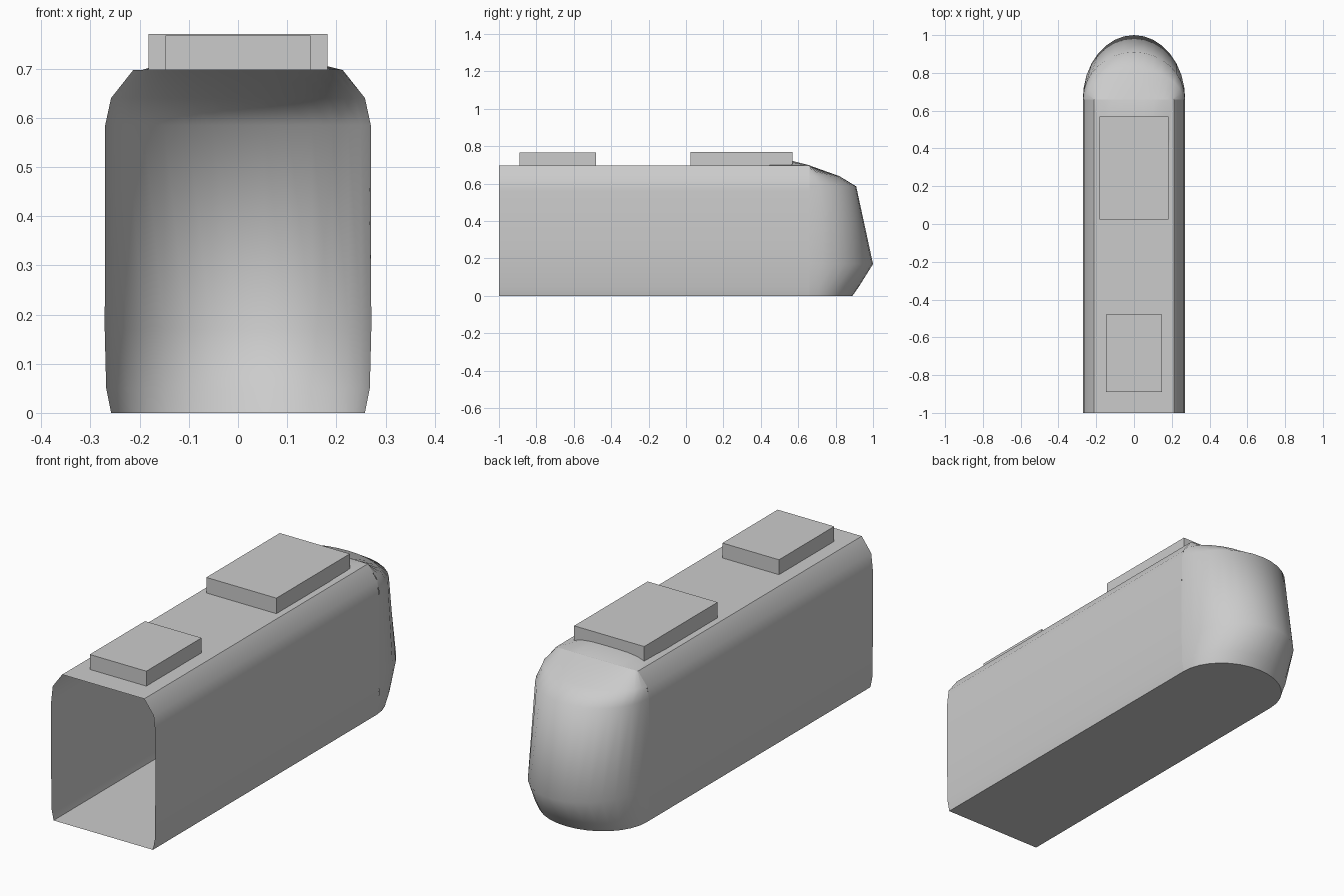
import bpy
import bmesh
import math

cube = bpy.data.objects.get("Cube")
if cube:
    bpy.data.objects.remove(cube, do_unlink=True)

grey = bpy.data.materials.new("plain grey")
grey.use_nodes = True
grey.diffuse_color = (0.6, 0.6, 0.6, 1)
grey.node_tree.nodes["Principled BSDF"].inputs["Base Color"].default_value = (0.6, 0.6, 0.6, 1)

FRONT, JOIN, ROOF = -1.0, 0.66, 0.697
# Height, half width, and how far back the rounded nose reaches
LEVELS = [(0, 0.258, 0.89), (0.05, 0.268, 0.925), (0.17, 0.271, 1.0),
          (0.585, 0.27, 0.91), (0.64, 0.258, 0.82), (ROOF, 0.213, JOIN)]


def skin(name, rows, closed=False, floor=False, angle=45):
    """Sheet through equal rows of points, optionally with a floor on row 0."""
    bm = bmesh.new()
    grid = [[bm.verts.new(p) for p in row] for row in rows]
    count = len(grid[0])
    for a, b in zip(grid, grid[1:]):
        for i in range(count if closed else count - 1):
            j = (i + 1) % count
            bm.faces.new((a[i], a[j], b[j], b[i]))
    if floor:
        bm.faces.new(grid[0][::-1])
    bmesh.ops.remove_doubles(bm, verts=bm.verts, dist=0.0005)
    mesh = bpy.data.meshes.new(name)
    bm.to_mesh(mesh)
    bm.free()
    obj = bpy.data.objects.new(name, mesh)
    bpy.context.collection.objects.link(obj)
    mesh.materials.append(grey)
    bpy.ops.object.select_all(action="DESELECT")
    obj.select_set(True)
    bpy.context.view_layer.objects.active = obj
    bpy.ops.object.shade_smooth_by_angle(angle=math.radians(angle))
    return obj


def box(name, half_width, y0, y1, top):
    bpy.ops.mesh.primitive_cube_add(size=1, location=(0, (y0 + y1) / 2, (ROOF + top) / 2))
    obj = bpy.context.object
    obj.name = name
    obj.scale = (2 * half_width, y1 - y0, top - ROOF)
    obj.data.materials.append(grey)


# Open-ended carriage body
side = [(0, 0.258), (0.05, 0.268), (0.26, 0.271), (0.56, 0.27), (0.63, 0.262), (ROOF, 0.213)]
section = [(w, z) for z, w in side] + [(-w, z) for z, w in reversed(side)]
skin("carriage_body", [[(x, y, z) for x, z in section] for y in (JOIN, FRONT)], closed=True)

# Rounded nose closing the far end
STEPS = 16
nose = []
for z, w, tip in LEVELS:
    turn = [math.pi * i / STEPS for i in range(STEPS + 1)]
    nose.append([(w * math.cos(t), JOIN + (tip - JOIN) * math.sin(t), z) for t in turn])
skin("rounded_nose", nose, floor=True, angle=52)

# Shallow crown where the nose runs over the roof
crown = []
for y, w, rise in [(0.34, 0.17, 0.002), (0.45, 0.19, 0.013), (0.57, 0.195, 0.024), (JOIN, 0.213, 0.001)]:
    crown.append([(w * k / 4, y, ROOF + rise * (1 - (k / 4) ** 4)) for k in range(-4, 5)])
skin("roof_crown", crown)

# Roof equipment boxes
box("front_roof_box", 0.147, -0.89, -0.48, 0.767)
box("rear_roof_box", 0.182, 0.025, 0.57, 0.77)
